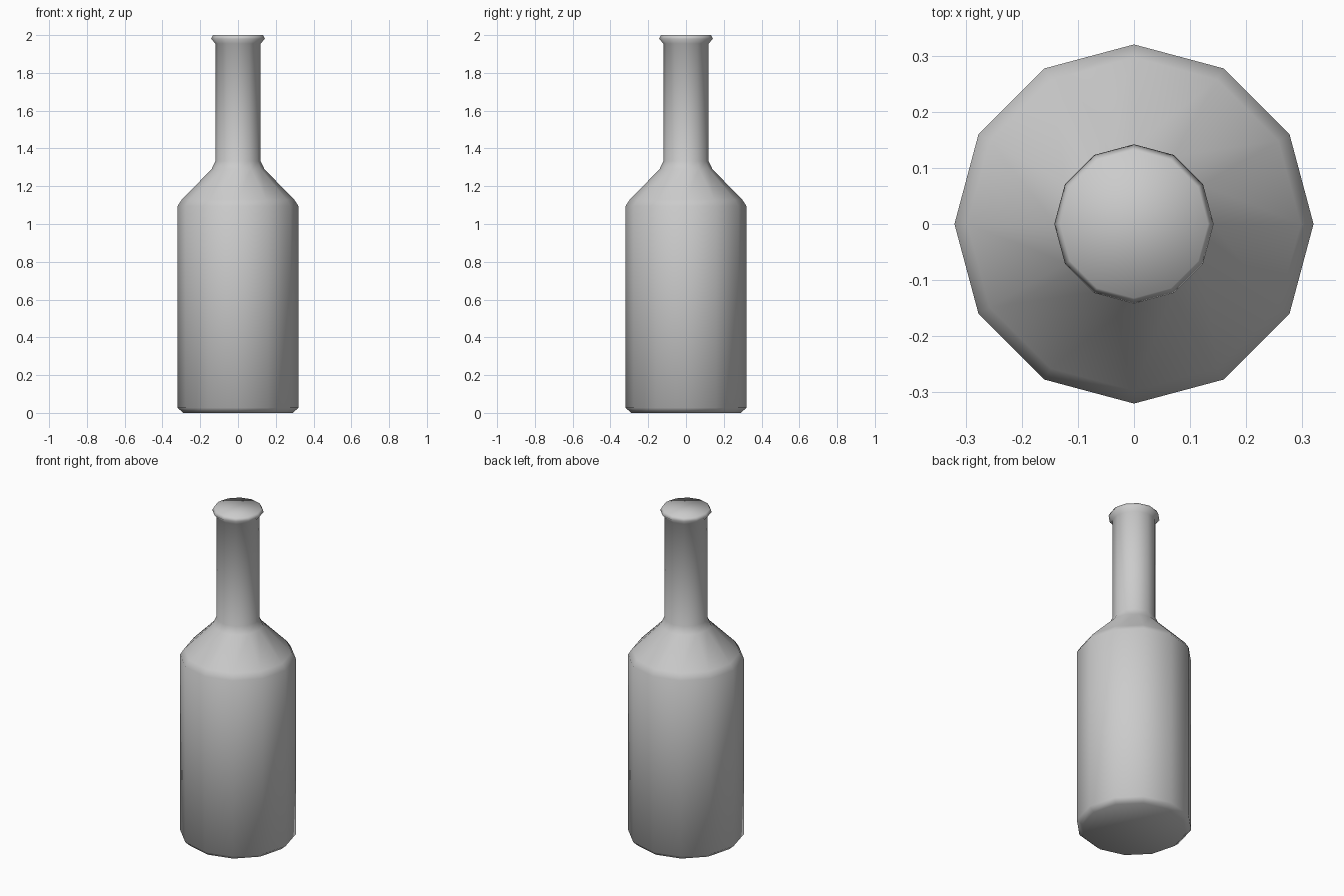
import bpy, bmesh
from math import cos, sin, tau

if "Cube" in bpy.data.objects:
    bpy.data.objects.remove(bpy.data.objects["Cube"])

SIDES = 12

# bottle outline as (radius, height), from base to lip
profile = [
    (0.29, 0.0), (0.32, 0.027),      # chamfered base
    (0.32, 1.095), (0.297, 1.13),    # body and shoulder edge
    (0.14, 1.29), (0.12, 1.333),     # shoulder slope into neck
    (0.12, 1.955), (0.142, 1.98),    # neck and flared lip
    (0.132, 2.0),
]

bm = bmesh.new()
rings = [[bm.verts.new((r * cos(tau * i / SIDES), r * sin(tau * i / SIDES), z))
          for i in range(SIDES)] for r, z in profile]

# walls between neighbouring rings
for low, high in zip(rings, rings[1:]):
    for i in range(SIDES):
        j = (i + 1) % SIDES
        bm.faces.new((low[i], low[j], high[j], high[i]))

# base and top caps
bm.faces.new(rings[0][::-1])
bm.faces.new(rings[-1])

for face in bm.faces:
    face.smooth = True

mesh = bpy.data.meshes.new("bottle")
bm.to_mesh(mesh)
bm.free()
bottle = bpy.data.objects.new("bottle", mesh)
bpy.context.collection.objects.link(bottle)
